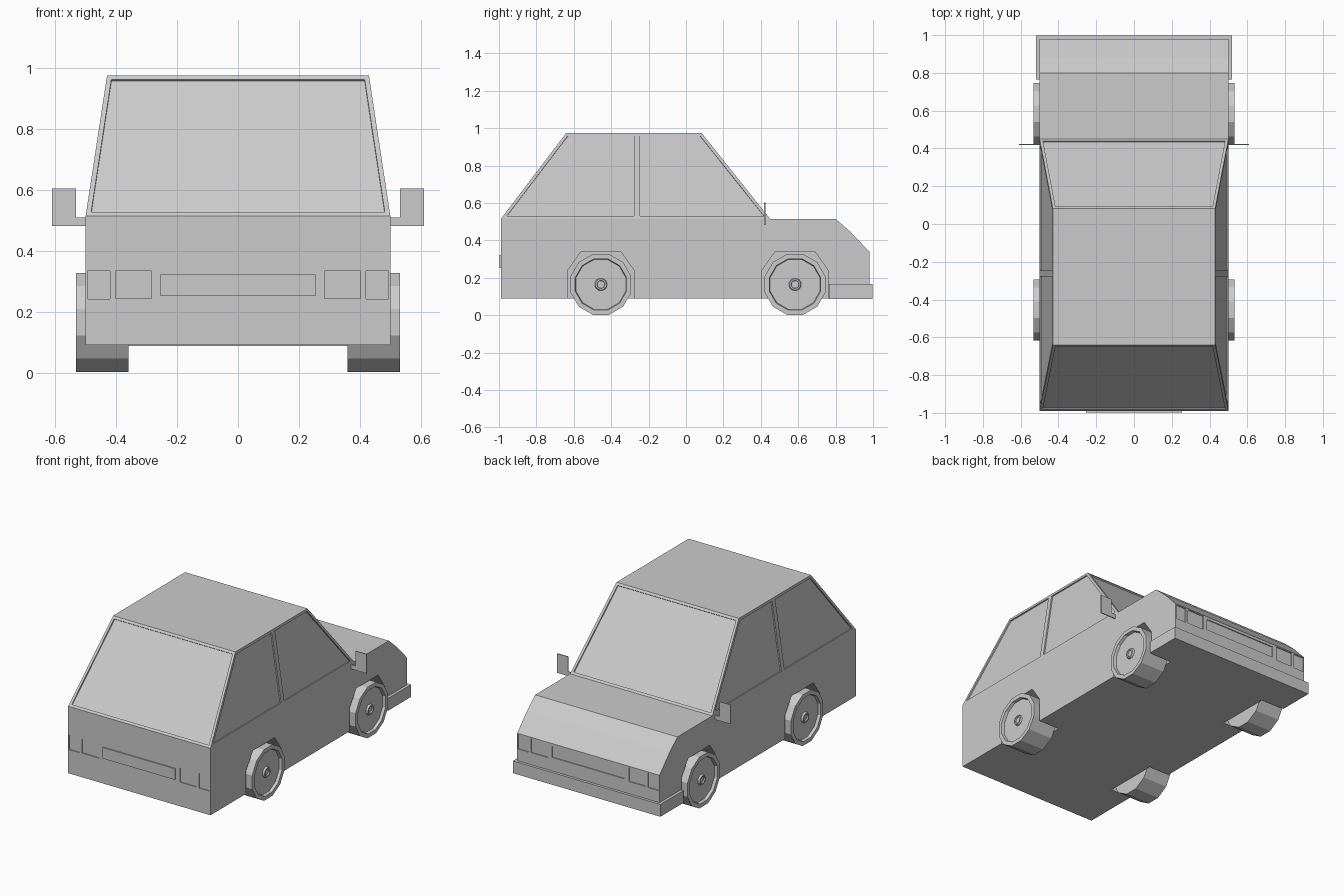
import bpy, bmesh
from math import pi, sin, cos

if "Cube" in bpy.data.objects:
    bpy.data.objects.remove(bpy.data.objects["Cube"])

WHEELS_Y = (-0.455, 0.583)
AXLE_Z = 0.165


def make_object(name, bm):
    bmesh.ops.recalc_face_normals(bm, faces=bm.faces)
    mesh = bpy.data.meshes.new(name)
    bm.to_mesh(mesh)
    bm.free()
    obj = bpy.data.objects.new(name, mesh)
    bpy.context.collection.objects.link(obj)
    return obj


def prism(bm, pts, x0, x1):
    """Extrude a (y, z) outline from x0 to x1."""
    a = [bm.verts.new((x0, y, z)) for y, z in pts]
    b = [bm.verts.new((x1, y, z)) for y, z in pts]
    bm.faces.new(a)
    bm.faces.new(b[::-1])
    for i in range(len(pts)):
        j = (i + 1) % len(pts)
        bm.faces.new((a[i], a[j], b[j], b[i]))


def box(bm, x0, x1, y0, y1, z0, z1):
    prism(bm, [(y0, z0), (y1, z0), (y1, z1), (y0, z1)], x0, x1)


# Body shell: lower profile with tapered cabin on top
profile = [(-0.99, 0.09), (-0.99, 0.515), (-0.262, 0.515), (0.45, 0.515),
           (0.80, 0.515), (0.88, 0.445), (0.98, 0.34), (0.98, 0.09)]
roof_y = (-0.64, -0.262, 0.083)
bm = bmesh.new()
low = {s: [bm.verts.new((s * 0.5, y, z)) for y, z in profile] for s in (-1, 1)}
top = {s: [bm.verts.new((s * 0.43, y, 0.975)) for y in roof_y] for s in (-1, 1)}
L, R = low[-1], low[1]
for i in (0, 3, 4, 5, 6, 7):
    j = (i + 1) % 8
    bm.faces.new((L[i], L[j], R[j], R[i]))
bm.faces.new(top[-1] + top[1][::-1])
windows = [bm.faces.new((L[1], R[1], top[1][0], top[-1][0])),
           bm.faces.new((L[3], R[3], top[1][2], top[-1][2]))]
for s in (-1, 1):
    bm.faces.new(low[s])
    for i in (0, 1):
        windows.append(bm.faces.new((low[s][i + 1], low[s][i + 2],
                                     top[s][i + 1], top[s][i])))

# Recessed windows
bmesh.ops.recalc_face_normals(bm, faces=bm.faces)
bmesh.ops.inset_individual(bm, faces=windows, thickness=0.016, use_even_offset=True)
bmesh.ops.inset_individual(bm, faces=windows, thickness=0.0005, depth=-0.008)
body = make_object("car_body", bm)

# Cutter: wheel arches, lamp recesses and grille
bm = bmesh.new()
arch = [(-0.177, -0.12), (-0.177, 0.075), (-0.108, 0.173),
        (0.108, 0.173), (0.177, 0.075), (0.177, -0.12)]
for s in (-1, 1):
    for wy in WHEELS_Y:
        prism(bm, [(wy + y, AXLE_Z + z) for y, z in arch], s * 0.355, s * 0.6)
    for x0, x1, z0, z1 in ((0.42, 0.494, 0.241, 0.334), (0.284, 0.402, 0.243, 0.333)):
        for end, depth in ((-0.99, 0.006), (0.98, -0.006)):
            box(bm, s * x0, s * x1, end - depth * 3, end + depth, z0, z1)
box(bm, -0.255, 0.255, 0.974, 1.0, 0.252, 0.322)
cutter = make_object("recess_cutter", bm)
cutter.hide_render = True
mod = body.modifiers.new("recesses", 'BOOLEAN')
mod.object = cutter
mod.solver = 'EXACT'
bpy.context.view_layer.objects.active = body
bpy.ops.object.modifier_apply(modifier=mod.name)
bpy.data.objects.remove(cutter)

# Plate panel on the -y end
bm = bmesh.new()
box(bm, -0.255, 0.255, -0.997, -0.985, 0.252, 0.322)
make_object("plate_panel", bm)

# Wrap-around bumper on the +y end
bm = bmesh.new()
box(bm, -0.518, 0.518, 0.765, 0.997, 0.088, 0.166)
make_object("bumper", bm)


# Wheels: lathed tyre with dished disc and hub cap
def wheel(name, side, wy):
    n = 12
    rings = [(0.36, 0.168, n), (0.532, 0.168, n)]
    bm = bmesh.new()

    def ring(x, r, sides):
        return [bm.verts.new((side * x, wy + r * sin(2 * pi * (k + 0.5) / sides),
                              AXLE_Z + r * cos(2 * pi * (k + 0.5) / sides)))
                for k in range(sides)]

    loops = [ring(x, r, n) for x, r in ((0.36, 0.168), (0.532, 0.168), (0.532, 0.142),
                                        (0.514, 0.138), (0.514, 0.034),
                                        (0.526, 0.030), (0.526, 0.022), (0.518, 0.020))]
    for a, b in zip(loops, loops[1:]):
        for k in range(n):
            m = (k + 1) % n
            bm.faces.new((a[k], a[m], b[m], b[k]))
    bm.faces.new(loops[0])
    bm.faces.new(loops[-1])
    make_object(name, bm)


for side, label in ((-1, "left"), (1, "right")):
    wheel(f"{label}_rear_wheel", side, WHEELS_Y[0])
    wheel(f"{label}_front_wheel", side, WHEELS_Y[1])

    # Thin L-shaped door mirror
    bm = bmesh.new()
    outline = [(0.49, 0.482), (0.61, 0.482), (0.61, 0.604),
               (0.532, 0.604), (0.532, 0.51), (0.49, 0.51)]
    face = bm.faces.new([bm.verts.new((side * x, 0.418, z)) for x, z in outline])
    ext = bmesh.ops.extrude_face_region(bm, geom=[face], use_keep_orig=True)
    bmesh.ops.translate(bm, vec=(0, 0.006, 0),
                        verts=[g for g in ext["geom"] if isinstance(g, bmesh.types.BMVert)])
    make_object(f"{label}_mirror", bm)
